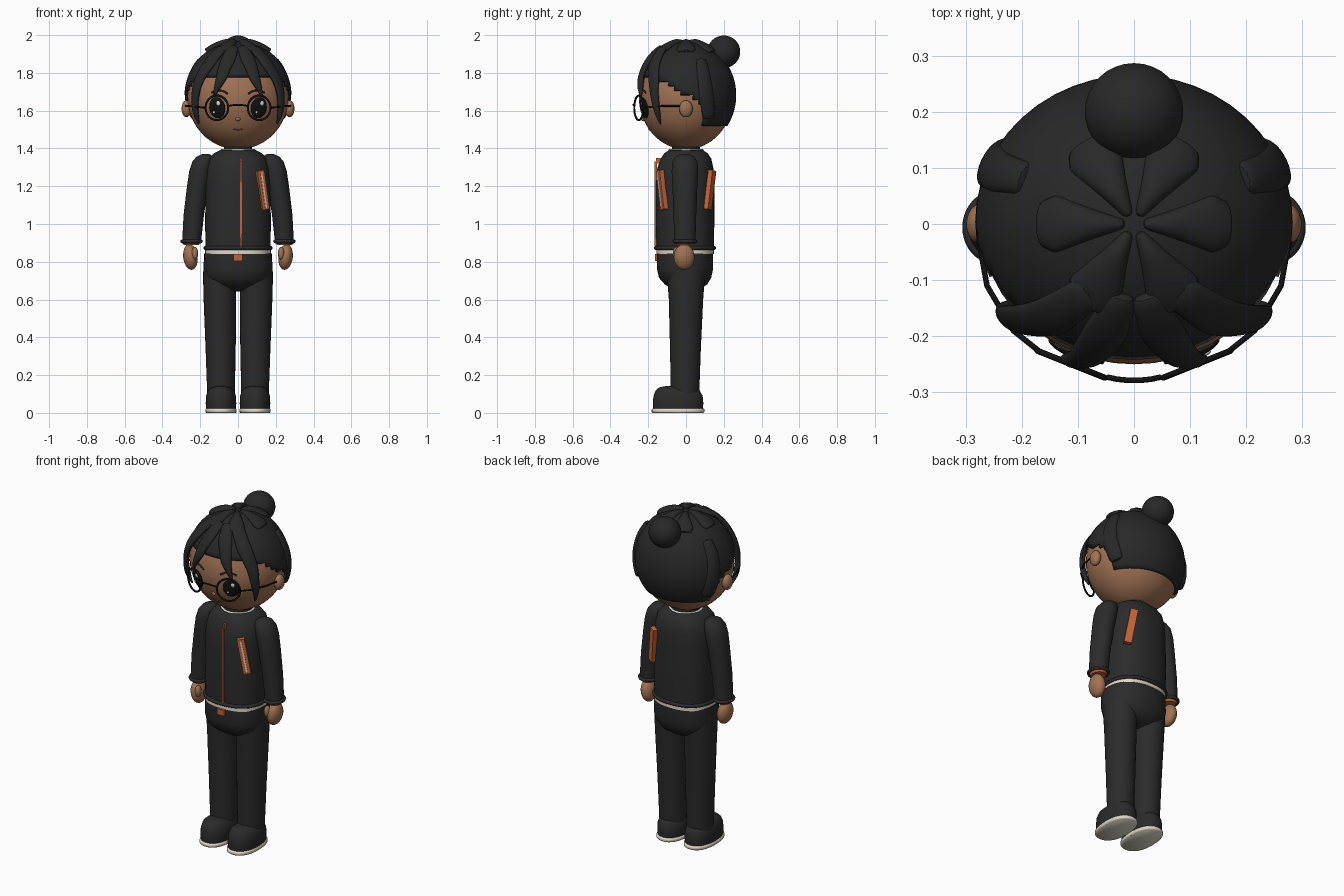
import bpy, bmesh, math
from mathutils import Vector, Matrix

if "Cube" in bpy.data.objects:
    bpy.data.objects.remove(bpy.data.objects["Cube"])

HEAD = Vector((0, 0, 1.675))
RADII = Vector((0.268, 0.25, 0.28))


def material(name, rgb):
    m = bpy.data.materials.new(name)
    m.diffuse_color = (*rgb, 1)
    m.use_nodes = True
    m.node_tree.nodes["Principled BSDF"].inputs["Base Color"].default_value = m.diffuse_color
    return m


CLOTH = material("charcoal cloth", (0.024, 0.024, 0.025))
HAIR = material("dark hair", (0.021, 0.021, 0.022))
SKIN = material("brown skin", (0.36, 0.17, 0.09))
ORANGE = material("orange trim", (0.56, 0.13, 0.04))
CREAM = material("cream trim", (0.74, 0.69, 0.59))
BLACK = material("black", (0.006, 0.006, 0.006))
LIPS = material("rose lips", (0.25, 0.07, 0.055))
WHITE = material("white", (0.85, 0.85, 0.85))


def finish(name, bm, mat, angle=50):
    bmesh.ops.recalc_face_normals(bm, faces=bm.faces)
    me = bpy.data.meshes.new(name)
    bm.to_mesh(me)
    bm.free()
    me.materials.append(mat)
    ob = bpy.data.objects.new(name, me)
    bpy.context.collection.objects.link(ob)
    bpy.ops.object.select_all(action='DESELECT')
    ob.select_set(True)
    bpy.context.view_layer.objects.active = ob
    bpy.ops.object.shade_smooth_by_angle(angle=math.radians(angle))
    return ob


def bridge(bm, rings):
    loops = [[bm.verts.new(p) for p in r] for r in rings]
    n = len(loops[0])
    for a, b in zip(loops, loops[1:]):
        for i in range(n):
            bm.faces.new((a[i], a[(i + 1) % n], b[(i + 1) % n], b[i]))
    bm.faces.new(loops[0])
    bm.faces.new(loops[-1])


def loft(name, rings, mat, power=2.0, n=32):
    """Stack of rounded cross-sections: (z, rx, ry, cx, cy)."""
    def ring(z, rx, ry, cx=0, cy=0):
        pts = []
        for i in range(n):
            c, s = math.cos(math.tau * i / n), math.sin(math.tau * i / n)
            pts.append((cx + rx * math.copysign(abs(c) ** (2 / power), c),
                        cy + ry * math.copysign(abs(s) ** (2 / power), s), z))
        return pts
    bm = bmesh.new()
    bridge(bm, [ring(*r) for r in rings])
    return finish(name, bm, mat)


def ellipsoid(name, loc, radii, mat, rot=None, seg=24):
    bm = bmesh.new()
    bmesh.ops.create_uvsphere(bm, u_segments=seg, v_segments=seg * 2 // 3, radius=1)
    m = Matrix.Translation(loc) @ (rot or Matrix()) @ Matrix.Diagonal((*radii, 1))
    bm.transform(m)
    return finish(name, bm, mat)


def tube(name, pts, r, mat, closed=False):
    cu = bpy.data.curves.new(name, 'CURVE')
    cu.dimensions = '3D'
    cu.bevel_depth, cu.bevel_resolution, cu.use_fill_caps = r, 2, True
    sp = cu.splines.new('POLY')
    sp.points.add(len(pts) - 1)
    for p, q in zip(sp.points, pts):
        p.co = (*q, 1)
    sp.use_cyclic_u = closed
    cu.materials.append(mat)
    ob = bpy.data.objects.new(name, cu)
    bpy.context.collection.objects.link(ob)
    return ob


def oval(z, rx, ry, cx=0, cy=0, power=2.0, n=40):
    out = []
    for i in range(n):
        c, s = math.cos(math.tau * i / n), math.sin(math.tau * i / n)
        out.append((cx + rx * math.copysign(abs(c) ** (2 / power), c),
                    cy + ry * math.copysign(abs(s) ** (2 / power), s), z))
    return out


def on_head(p, k=1.0):
    """Push a point onto the head surface scaled by k; also return the normal."""
    d = Vector(p) - HEAD
    u = Vector(a / b for a, b in zip(d, RADII)).normalized()
    nrm = Vector(a / b for a, b in zip(u, RADII)).normalized()
    return HEAD + Vector(a * b for a, b in zip(u, RADII)) * k, nrm


def face_point(x, z, k=1.0):
    q = 1 - (x / RADII.x) ** 2 - ((z - HEAD.z) / RADII.z) ** 2
    return on_head((x, -RADII.y * math.sqrt(max(q, 0)), z), k)


def strand(name, pts, widths, thick, k):
    """Flattened hair lock that follows the head."""
    fine, wid = [], []
    for i in range(len(pts) - 1):
        for j in range(4):
            t = j / 4
            fine.append(Vector(pts[i]).lerp(Vector(pts[i + 1]), t))
            wid.append(widths[i] * (1 - t) + widths[i + 1] * t)
    fine.append(Vector(pts[-1]))
    wid.append(widths[-1])
    spots = [on_head(p, k) for p in fine]
    rings = []
    for i, (p, nrm) in enumerate(spots):
        along = spots[min(i + 1, len(spots) - 1)][0] - spots[max(i - 1, 0)][0]
        side = along.cross(nrm).normalized()
        t = min(thick, wid[i])
        rings.append([p + side * wid[i] * math.cos(a) + nrm * t * math.sin(a)
                      for a in (math.tau * q / 10 for q in range(10))])
    bm = bmesh.new()
    bridge(bm, rings)
    ob = finish(name, bm, HAIR)
    ob.modifiers.new("smooth", 'SUBSURF').levels = 1
    return ob


# Head and hair cap, with a hairline cut by height
ellipsoid("head", HEAD, RADII, SKIN, seg=48)
bm = bmesh.new()
bmesh.ops.create_uvsphere(bm, u_segments=48, v_segments=36, radius=1)
bm.transform(Matrix.Translation((0, 0.004, 1.682)) @ Matrix.Diagonal((0.283, 0.262, 0.285, 1)))


def hairless(c):
    if c.y > 0.09:
        return c.z < 1.525
    return c.z < (1.78 if c.y < -0.15 else 1.63 + (0.09 - c.y) * 0.6)


bmesh.ops.delete(bm, geom=[f for f in bm.faces if hairless(f.calc_center_median())], context='FACES')
cap = finish("hair_cap", bm, HAIR)
mod = cap.modifiers.new("thickness", 'SOLIDIFY')
mod.thickness = 0.014
ellipsoid("hair_bun", (0, 0.2, 1.912), (0.088, 0.087, 0.086), HAIR, seg=32)

# Crown petals
for i in range(6):
    a = math.radians(60 * i)
    pts = [(r * math.cos(a), r * math.sin(a), HEAD.z + 0.28 * math.sqrt(1 - (r / 0.27) ** 2))
           for r in (0.015, 0.07, 0.135, 0.16)]
    strand(f"crown_petal_{i}", pts, (0.008, 0.028, 0.055, 0.042), 0.022, 1.04)

for s in (-1, 1):
    # Fringe and side locks
    strand("inner_fringe", [(0.02 * s, -0.12, 1.93), (0.05 * s, -0.19, 1.87), (0.085 * s, -0.23, 1.77),
                            (0.125 * s, -0.23, 1.67)], (0.03, 0.042, 0.032, 0.004), 0.017, 1.065)
    strand("outer_fringe", [(0.07 * s, -0.11, 1.92), (0.15 * s, -0.165, 1.85), (0.215 * s, -0.17, 1.74),
                            (0.225 * s, -0.155, 1.62), (0.2 * s, -0.13, 1.53)],
           (0.035, 0.043, 0.034, 0.022, 0.004), 0.017, 1.075)
    strand("side_lock", [(0.18 * s, 0.075, 1.86), (0.235 * s, 0.09, 1.79), (0.265 * s, 0.11, 1.68),
                         (0.235 * s, 0.13, 1.55)], (0.032, 0.04, 0.045, 0.04), 0.02, 1.045)

    # Ears and eyes
    ellipsoid("ear", (0.273 * s, 0, 1.61), (0.026, 0.036, 0.045), SKIN)
    p, nrm = face_point(0.11 * s, 1.615)
    rot = nrm.to_track_quat('Z', 'Y').to_matrix().to_4x4()
    ellipsoid("eye", p, (0.046, 0.056, 0.012), BLACK, rot)
    for dx, dz, r in ((0.012, 0.026, 0.011), (-0.016, -0.022, 0.006)):
        ellipsoid("eye_glint", p + rot.to_3x3() @ Vector((dx, dz, 0.010)), (r, r * 1.2, 0.004), WHITE, rot, 12)
    tube("eyebrow", [face_point(x * s, z, 1.005)[0] for x, z in
                     ((0.055, 1.69), (0.08, 1.705), (0.11, 1.708), (0.14, 1.695))], 0.005, HAIR)

    # Glasses rims and temple arms
    c, u = Vector((0.112 * s, -0.25, 1.615)), Vector((0.06 * s, 0.024, 0))
    tube("glasses_rim", [c + u * math.cos(a) + Vector((0, 0, 0.065 * math.sin(a)))
                         for a in (math.tau * i / 32 for i in range(32))], 0.0055, BLACK, True)
    tube("glasses_arm", [(0.17 * s, -0.226, 1.615), (0.215 * s, -0.19, 1.62), (0.262 * s, -0.11, 1.625),
                         (0.28 * s, -0.01, 1.625)], 0.005, BLACK)

    # Sleeves, cuffs, hands
    loft("sleeve", [(z, rx, ry, x * s, -0.006) for z, rx, ry, x in
                    ((0.9, 0.05, 0.056, 0.246), (1.05, 0.054, 0.06, 0.234), (1.2, 0.057, 0.066, 0.213),
                     (1.28, 0.06, 0.07, 0.198), (1.33, 0.056, 0.066, 0.186), (1.357, 0.043, 0.05, 0.176),
                     (1.371, 0.018, 0.022, 0.17))], CLOTH)
    tube("cuff", oval(0.908, 0.05, 0.056, 0.246 * s, -0.006), 0.01, CLOTH, True)
    loft("cuff_trim", [(0.888, 0.04, 0.046, 0.247 * s, -0.006), (0.902, 0.046, 0.052, 0.247 * s, -0.006)], ORANGE)
    ellipsoid("hand", (0.252 * s, -0.01, 0.825), (0.038, 0.055, 0.068), SKIN,
              Matrix.Rotation(0.12 * s, 4, 'Y'))
    ellipsoid("thumb", (0.228 * s, -0.05, 0.845), (0.017, 0.02, 0.034), SKIN)

    # Legs and shoes
    loft("trouser_leg", [(0.1, 0.073, 0.075, 0.09 * s, -0.005), (0.35, 0.08, 0.082, 0.092 * s, -0.003),
                         (0.6, 0.086, 0.091, 0.096 * s, 0), (0.72, 0.088, 0.1, 0.097 * s, 0),
                         (0.8, 0.085, 0.1, 0.097 * s, 0)], CLOTH)
    loft("shoe", [(0.02, 0.078, 0.131, 0.09 * s, -0.042), (0.05, 0.081, 0.134, 0.09 * s, -0.042),
                  (0.09, 0.079, 0.13, 0.09 * s, -0.042), (0.118, 0.07, 0.117, 0.09 * s, -0.044),
                  (0.135, 0.05, 0.092, 0.09 * s, -0.05), (0.142, 0.02, 0.05, 0.09 * s, -0.055)], CLOTH, 2.3)
    loft("sole", [(0, 0.078, 0.134, 0.09 * s, -0.042), (0.006, 0.083, 0.14, 0.09 * s, -0.042),
                  (0.018, 0.083, 0.14, 0.09 * s, -0.042), (0.024, 0.078, 0.134, 0.09 * s, -0.042)], CREAM, 2.3)

# Glasses bridge, nose, mouth
tube("glasses_bridge", [(x, -0.279 + 8 * x * x / 3, 1.625 + 0.006 * (1 - (x / 0.048) ** 2))
                        for x in (-0.048, -0.03, -0.01, 0.01, 0.03, 0.048)], 0.005, BLACK)
ellipsoid("nose", face_point(0, 1.555)[0], (0.013, 0.012, 0.01), SKIN)
tube("mouth", [face_point(x, 1.498 + 14 * x * x, 1.002)[0] for x in (-0.022, -0.011, 0, 0.011, 0.022)],
     0.003, LIPS)

# Neck, jacket, trousers top
loft("neck", [(1.36, 0.075, 0.075), (1.43, 0.075, 0.075)], CLOTH)
tube("collar_trim", oval(1.39, 0.088, 0.086), 0.007, CREAM, True)
loft("jacket", [(0.87, 0.172, 0.152, 0, -0.005), (1.0, 0.174, 0.155, 0, -0.005), (1.2, 0.172, 0.155, 0, -0.005),
                (1.29, 0.168, 0.15, 0, -0.004), (1.345, 0.153, 0.134), (1.375, 0.128, 0.114),
                (1.392, 0.09, 0.088)], CLOTH, 2.4, 48)
tube("jacket_hem", oval(0.873, 0.172, 0.154, 0, -0.005, 2.4), 0.011, CLOTH, True)
loft("waist_trim", [(0.842, 0.174, 0.152, 0, -0.005), (0.865, 0.174, 0.152, 0, -0.005)], CREAM, 2.4, 48)
loft("hips", [(0.845, 0.179, 0.149, 0, -0.005), (0.76, 0.181, 0.148, 0, -0.005), (0.715, 0.172, 0.138, 0, -0.005),
              (0.68, 0.135, 0.112), (0.655, 0.085, 0.075), (0.642, 0.03, 0.03)], CLOTH, 2.3, 40)


def plate(name, loc, size, mat, rot=None):
    bm = bmesh.new()
    bmesh.ops.create_cube(bm, size=1)
    bm.transform(Matrix.Translation(loc) @ (rot or Matrix()) @ Matrix.Diagonal((*size, 1)))
    return finish(name, bm, mat, 30)


# Front zip, buckle, slanted pockets on the front and back
plate("front_zip", (0.015, -0.16, 1.105), (0.01, 0.012, 0.45), ORANGE)
plate("zip_top", (0.015, -0.146, 1.335), (0.01, 0.024, 0.03), ORANGE)
plate("buckle", (0, -0.155, 0.822), (0.046, 0.02, 0.036), ORANGE)
for s, name in ((-1, "front_pocket"), (1, "back_pocket")):
    top, low = Vector((0.116, 0.138 * s, 1.275)), Vector((0.142, 0.116 * s, 1.085))
    up = (top - low).normalized()
    out = Vector((0.55, s, 0))
    out = (out - up * out.dot(up)).normalized()
    rot = Matrix((up.cross(out), out, up)).transposed().to_4x4()
    plate(name, (top + low) / 2, (0.042, 0.026, 0.21), ORANGE, rot)
    if s < 0:
        plate("pocket_zip", (top + low) / 2 + out * 0.011, (0.01, 0.01, 0.19), CREAM, rot)
